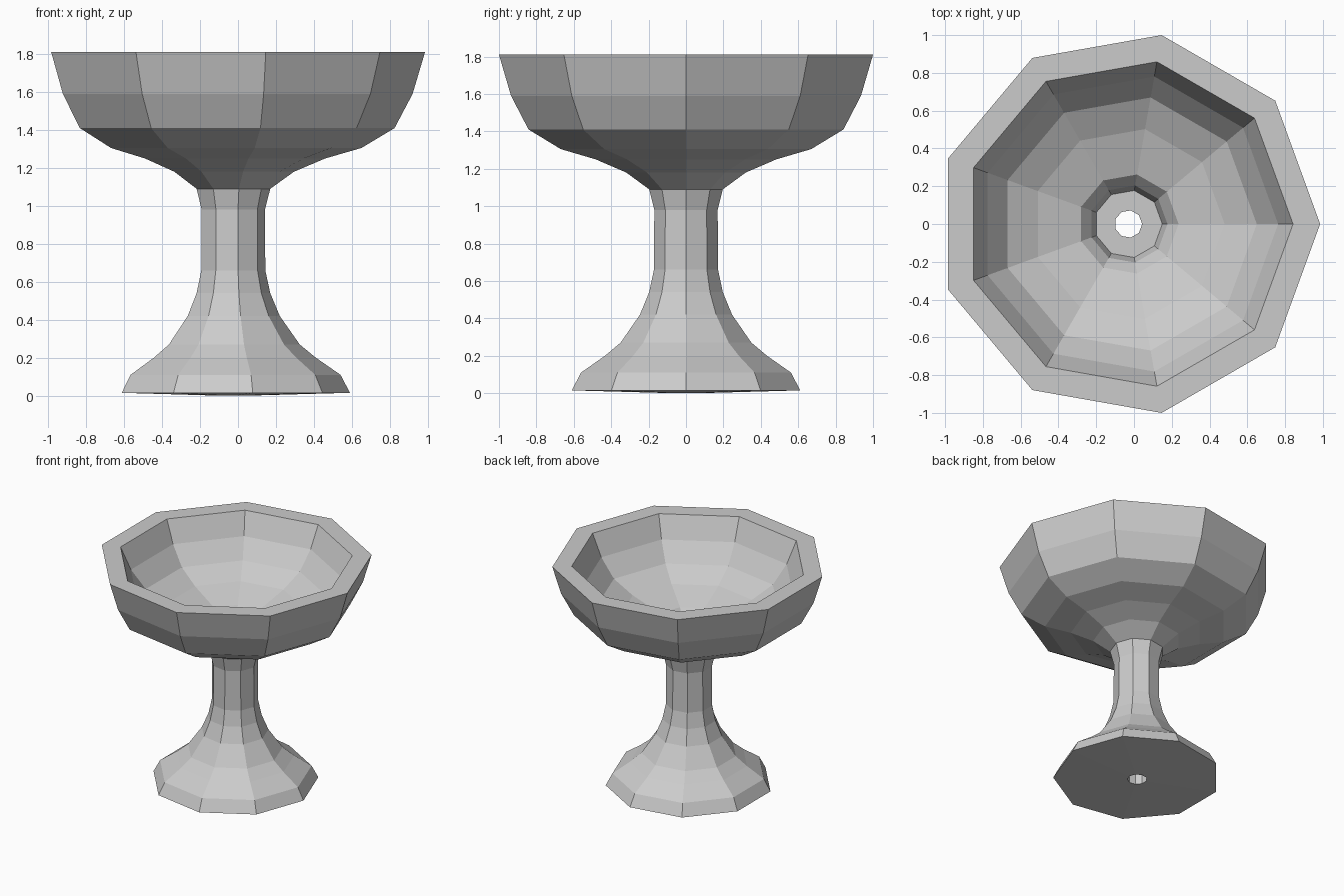
import bpy, bmesh
from math import cos, sin, tau

if "Cube" in bpy.data.objects:
    bpy.data.objects.remove(bpy.data.objects["Cube"])

SIDES = 9
CX = -0.03  # axis offset so the nine-sided outline is centred on its bounds


def lathe(name, profile):
    """Revolve a closed (radius, z) profile into a flat-faced solid."""
    bm = bmesh.new()
    rings = [[bm.verts.new((CX + r * cos(tau * i / SIDES), r * sin(tau * i / SIDES), z))
              for i in range(SIDES)] for r, z in profile]
    for a, b in zip(rings, rings[1:] + rings[:1]):
        for i in range(SIDES):
            j = (i + 1) % SIDES
            bm.faces.new((a[i], a[j], b[j], b[i]))
    bmesh.ops.recalc_face_normals(bm, faces=bm.faces)
    mesh = bpy.data.meshes.new(name)
    bm.to_mesh(mesh)
    bm.free()
    obj = bpy.data.objects.new(name, mesh)
    bpy.context.collection.objects.link(obj)
    return obj


# Underside and flared foot
foot = [(0.073, 0.0), (0.62, 0.015), (0.57, 0.11), (0.44, 0.2), (0.355, 0.27)]
# Slim stem
stem = [(0.25, 0.42), (0.2, 0.54), (0.174, 0.66), (0.172, 0.98), (0.2, 1.09)]
# Outside of the bowl up to the rim
bowl_outside = [(0.325, 1.18), (0.49, 1.25), (0.68, 1.305), (0.855, 1.41),
                (0.95, 1.59), (1.0154, 1.81)]
# Inside of the bowl, down to the small well and the drilled centre
bowl_inside = [(0.872, 1.81), (0.793, 1.635), (0.68, 1.49), (0.51, 1.4),
               (0.266, 1.32), (0.207, 1.25), (0.18, 1.15), (0.073, 1.15)]

lathe("pedestal_bowl", foot + stem + bowl_outside + bowl_inside)
